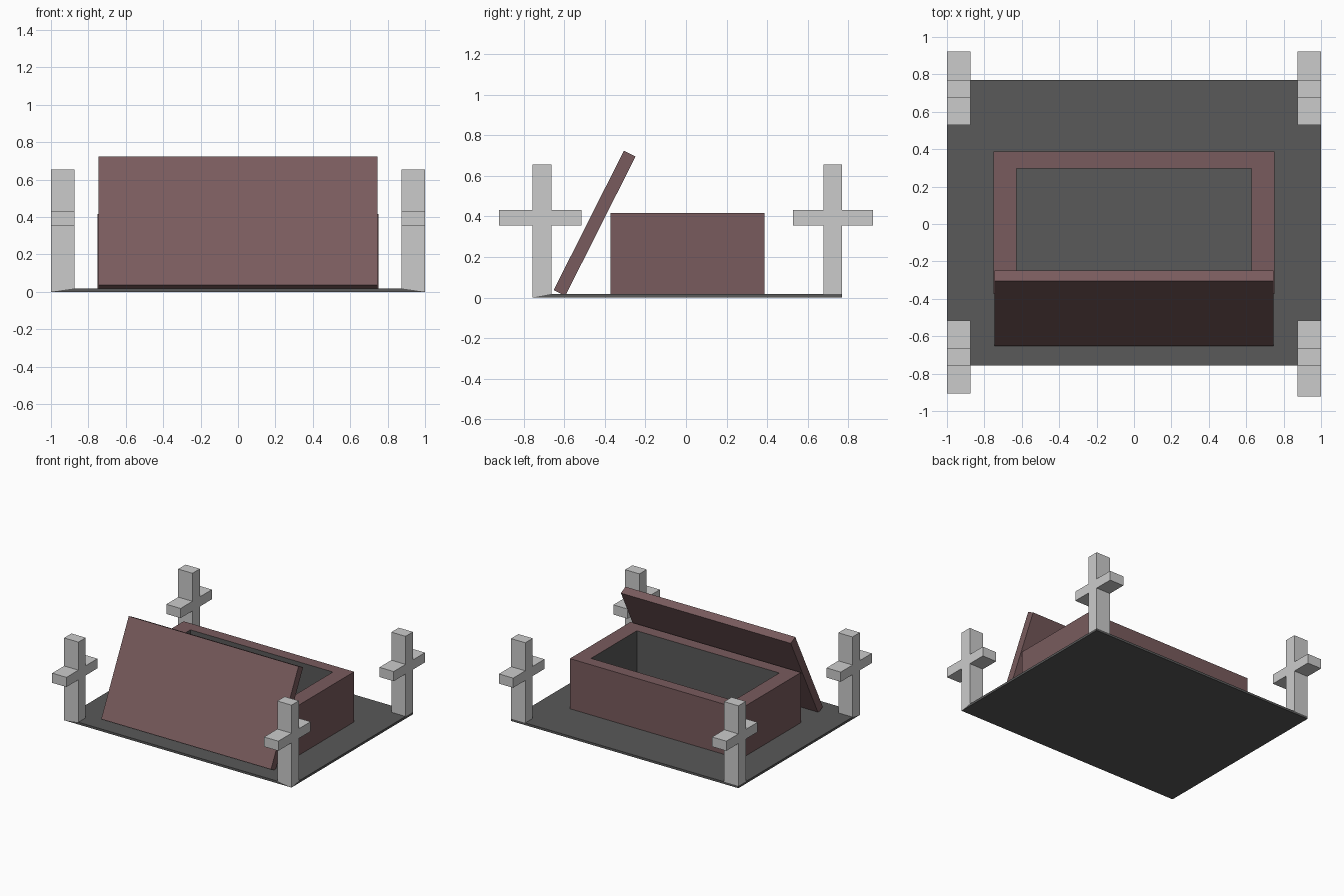
import bpy, bmesh

if "Cube" in bpy.data.objects:
    bpy.data.objects.remove(bpy.data.objects["Cube"])


def material(name, rgb):
    m = bpy.data.materials.new(name)
    m.diffuse_color = (*rgb, 1)
    m.use_nodes = True
    m.node_tree.nodes["Principled BSDF"].inputs["Base Color"].default_value = m.diffuse_color
    return m


stone = material("dark_stone", (0.1, 0.1, 0.1))
wood = material("coffin_wood", (0.19, 0.105, 0.11))


def finish(name, bm, *mats):
    bmesh.ops.recalc_face_normals(bm, faces=bm.faces)
    me = bpy.data.meshes.new(name)
    bm.to_mesh(me)
    bm.free()
    ob = bpy.data.objects.new(name, me)
    bpy.context.collection.objects.link(ob)
    for m in mats:
        me.materials.append(m)
    return ob


def extrude_x(profile, x0, x1):
    """Extrude a closed (y, z) profile from x0 to x1."""
    bm = bmesh.new()
    face = bm.faces.new([bm.verts.new((x0, y, z)) for y, z in profile])
    new = bmesh.ops.extrude_face_region(bm, geom=[face])["geom"]
    bmesh.ops.translate(bm, vec=(x1 - x0, 0, 0),
                        verts=[v for v in new if isinstance(v, bmesh.types.BMVert)])
    return bm


def rect(bm, x, y0, y1, z):
    return [bm.verts.new(p) for p in
            ((-x, y0, z), (x, y0, z), (x, y1, z), (-x, y1, z))]


T = 0.018                                     # slab thickness
FRONT, BACK, POST_X, POST_Y = -0.756, 0.77, 0.875, -0.664

# ground slab: front corners slope down to the floor under the posts
bm = bmesh.new()
low = rect(bm, 1, FRONT, BACK, 0)
tl, tr = (bm.verts.new((s * POST_X, FRONT, T)) for s in (-1, 1))
sr, sl = (bm.verts.new((s, POST_Y, T)) for s in (1, -1))
br, bl = (bm.verts.new((s, BACK, T)) for s in (1, -1))
for f in (low, (tl, tr, sr, br, bl, sl), (low[0], low[1], tr, tl),
          (low[1], low[2], br, sr), (low[2], low[3], bl, br),
          (low[3], low[0], sl, bl), (low[0], tl, sl), (low[1], sr, tr)):
    bm.faces.new(f)
finish("ground_slab", bm, stone)

# open box: outer walls and rim in wood, lining in stone
bm = bmesh.new()
loops = [rect(bm, 0.75, -0.373, 0.388, T), rect(bm, 0.75, -0.373, 0.388, 0.417),
         rect(bm, 0.627, -0.277, 0.297, 0.417), rect(bm, 0.627, -0.277, 0.297, T + 0.002)]
for k in range(3):
    for i in range(4):
        j = (i + 1) % 4
        f = bm.faces.new((loops[k][i], loops[k][j], loops[k + 1][j], loops[k + 1][i]))
        f.material_index = int(k == 2)
bm.faces.new(loops[3]).material_index = 1
bm.faces.new(loops[0])
finish("coffin_box", bm, wood, stone)

# lid leaning against the front
finish("coffin_lid", extrude_x([(-0.652, 0.037), (-0.595, 0.008), (-0.249, 0.695),
                                (-0.306, 0.724)], -0.747, 0.747), wood)


# corner crosses
def cross(name, side, p0, p1, a0, a1, front):
    lo, hi, top = 0.355, 0.432, 0.655
    prof = [(p0, T), (p1, T), (p1, lo), (a1, lo), (a1, hi), (p1, hi),
            (p1, top), (p0, top), (p0, hi), (a0, hi), (a0, lo), (p0, lo)]
    bm = extrude_x(prof, side * POST_X, side)
    if front:                                 # outer bottom corner meets the floor
        for v in bm.verts:
            if abs(v.co.x) > 0.99 and v.co.z < 0.1 and abs(v.co.y - p0) < 1e-4:
                v.co.z = 0
    finish(name, bm)


cross("front_left_cross", -1, FRONT, POST_Y, -0.906, -0.516, True)
cross("front_right_cross", 1, FRONT, POST_Y, -0.922, -0.516, True)
cross("back_left_cross", -1, 0.677, BACK, 0.528, 0.922, False)
cross("back_right_cross", 1, 0.677, BACK, 0.528, 0.922, False)
